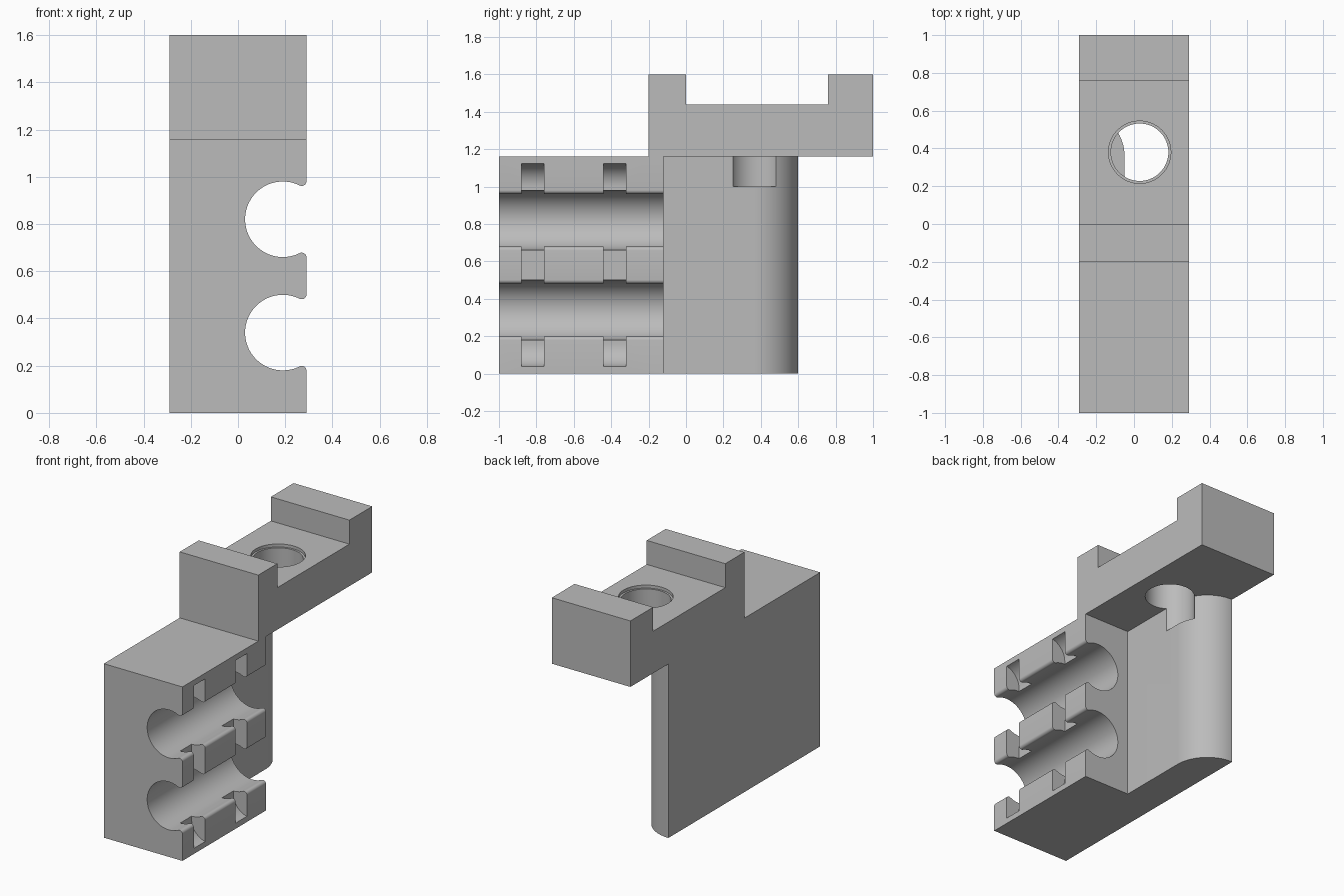
import bpy, bmesh, math
from mathutils import Vector

if "Cube" in bpy.data.objects:
    bpy.data.objects.remove(bpy.data.objects["Cube"], do_unlink=True)

grey = bpy.data.materials.new("plain grey")
grey.use_nodes = True
grey.diffuse_color = (0.5, 0.5, 0.5, 1)
grey.node_tree.nodes["Principled BSDF"].inputs["Base Color"].default_value = (0.5, 0.5, 0.5, 1)

HALF = 0.29      # half width
TOP = 1.16       # top of the main body
WALL = -0.05     # inner face of the rear wall


def arc(cx, cy, r, start, end, n=16):
    """Points on an arc, angles in degrees."""
    angles = [math.radians(start + (end - start) * i / n) for i in range(n + 1)]
    return [(cx + r * math.cos(a), cy + r * math.sin(a)) for a in angles]


def prism(name, profile, axis, low, high):
    """Extrude a 2D profile along an axis; the other two axes keep their order."""
    def place(p, d):
        co = list(p)
        co.insert("xyz".index(axis), d)
        return Vector(co)
    bm = bmesh.new()
    face = bm.faces.new([bm.verts.new(place(p, low)) for p in profile])
    moved = bmesh.ops.extrude_face_region(bm, geom=[face])["geom"]
    step = place((0, 0), high - low)
    bmesh.ops.translate(bm, vec=step, verts=[v for v in moved if isinstance(v, bmesh.types.BMVert)])
    bmesh.ops.recalc_face_normals(bm, faces=bm.faces)
    mesh = bpy.data.meshes.new(name)
    bm.to_mesh(mesh)
    bm.free()
    mesh.materials.append(grey)
    obj = bpy.data.objects.new(name, mesh)
    bpy.context.collection.objects.link(obj)
    return obj


def combine(target, tool, operation):
    """Apply a boolean and remove the tool object."""
    mod = target.modifiers.new(operation, "BOOLEAN")
    mod.operation, mod.object, mod.solver = operation, tool, "EXACT"
    bpy.context.view_layer.objects.active = target
    bpy.ops.object.modifier_apply(modifier=mod.name)
    bpy.data.objects.remove(tool, do_unlink=True)


# Main body: wide front block with a thin, rounded rear wall
plan = [(-HALF, -1), (HALF, -1), (HALF, -0.12), (WALL, -0.12)]
plan += arc(-HALF, 0.36, 0.24, 0, 90, 20)
body = prism("clip_bracket", plan, "z", 0, TOP)

# Two round channels with rounded lips at the mouth
R, LIP, CX = 0.16, 0.02, 0.19
lip_x = HALF - LIP
lip_z = math.sqrt((R + LIP) ** 2 - (lip_x - CX) ** 2)
meet = math.degrees(math.atan2(lip_z, lip_x - CX))
for cz in (0.34, 0.82):
    upper_lip = arc(lip_x, cz + lip_z, LIP, 360, 180 + meet, 8)
    lower_lip = [(x, 2 * cz - z) for x, z in reversed(upper_lip)]
    bore = arc(CX, cz, R, meet, 360 - meet, 48)[1:-1]
    profile = [(0.4, cz + lip_z)] + upper_lip + bore + lower_lip + [(0.4, cz - lip_z)]
    combine(body, prism("channel_cutter", profile, "y", -1.1, -0.1), "DIFFERENCE")

# Two strap slots across the lips, rounded at both ends
SLOT = 0.125
slot = arc(CX + SLOT, 1.0, SLOT, 90, 180) + arc(CX + SLOT, 0.16, SLOT, 180, 270)
slot = [(0.4, 1.0 + SLOT)] + slot + [(0.4, 0.16 - SLOT)]
for y in (-0.88, -0.44):
    combine(body, prism("slot_cutter", slot, "y", y, y + 0.12), "DIFFERENCE")

# Mounting plate with a raised lip at each end
side = [(-0.2, TOP), (1, TOP), (1, 1.6), (0.76, 1.6),
        (0.76, 1.44), (0, 1.44), (0, 1.6), (-0.2, 1.6)]
combine(body, prism("mounting_plate", side, "x", -HALF, HALF), "UNION")

# Screw hole that bites into the wall, with a shallow counterbore
for r, low in ((0.152, 1.0), (0.165, 1.42)):
    hole = arc(0.03, 0.38, r, 0, 360, 64)[:-1]
    combine(body, prism("hole_cutter", hole, "z", low, 1.7), "DIFFERENCE")

bpy.ops.object.select_all(action="DESELECT")
body.select_set(True)
bpy.context.view_layer.objects.active = body
bpy.ops.object.shade_smooth_by_angle(angle=math.radians(30))
